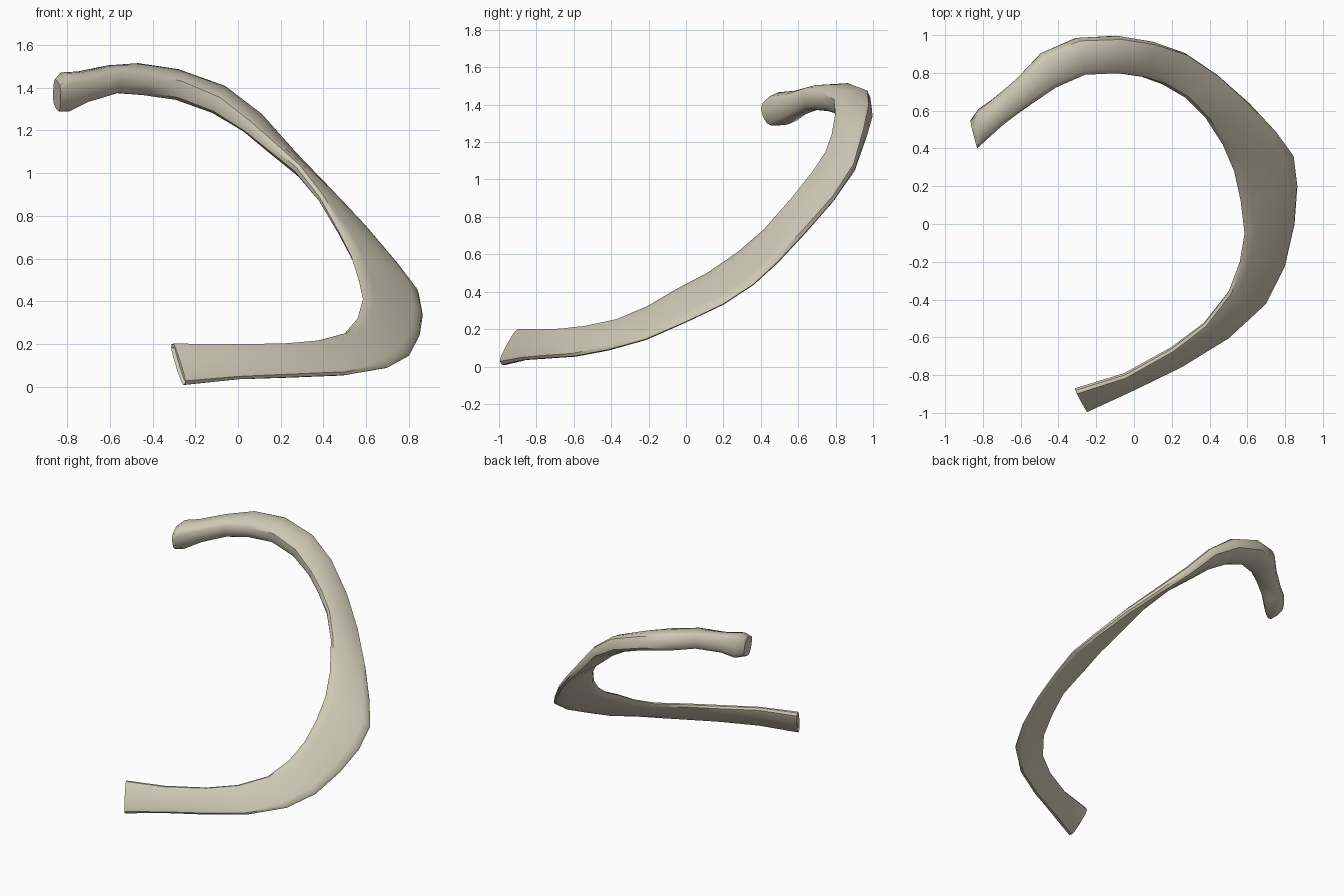
import bpy
import bmesh
from math import cos, sin, pi, radians
from mathutils import Vector

cube = bpy.data.objects.get("Cube")
if cube:
    bpy.data.objects.remove(cube, do_unlink=True)

SIDES = 12

# Stations along the bone: inner edge xyz, outer edge xyz, thickness
shaft = [
    (-.31, -.88, .20, -.25, -.985, .01, .06),
    (-.05, -.80, .20, 0, -.87, .035, .05),
    (.20, -.66, .20, .25, -.75, .045, .05),
    (.37, -.53, .215, .50, -.60, .055, .045),
    (.50, -.36, .25, .70, -.42, .09, .045),
    (.56, -.20, .32, .80, -.22, .145, .045),
    (.585, -.05, .41, .85, 0, .24, .045),
    (.565, .12, .50, .865, .20, .335, .045),
    (.53, .28, .61, .845, .36, .44, .045),
    (.47, .42, .73, .75, .49, .56, .05),
    (.38, .56, .89, .61, .64, .72, .055),
    (.27, .67, 1.03, .44, .79, .89, .06),
    (.15, .74, 1.13, .27, .905, 1.06, .075),
]
neck_and_head = [
    (.04, .78, 1.22, .10, .965, 1.25, .09),
    (-.10, .80, 1.32, -.08, .995, 1.37, .12),
    (-.27, .79, 1.39, -.30, .985, 1.44, .13),
    (-.42, .72, 1.42, -.49, .905, 1.46, .14),
    (-.55, .63, 1.43, -.62, .77, 1.45, .13),
    (-.69, .53, 1.39, -.76, .65, 1.42, .14),
    (-.79, .44, 1.36, -.83, .60, 1.40, .18),
    (-.83, .41, 1.34, -.865, .54, 1.39, .14),
]


def rounded(value, power):
    """Signed power, which flattens a circle towards a rounded box."""
    return abs(value) ** power * (1 if value >= 0 else -1)


def section(bm, inner, outer, thickness, tangent):
    """One ring of the bone, lying between its two edges."""
    centre = (inner + outer) / 2
    across = (outer - inner) / 2
    normal = across.cross(tangent).normalized() * thickness / 2
    ring = []
    for i in range(SIDES):
        a = 2 * pi * i / SIDES
        offset = across * rounded(cos(a), .6) + normal * rounded(sin(a), .7)
        ring.append(bm.verts.new(centre + offset))
    return ring


# Sweep the section along the stations
stations = shaft + neck_and_head
inners = [Vector(s[:3]) for s in stations]
outers = [Vector(s[3:6]) for s in stations]
centres = [(a + b) / 2 for a, b in zip(inners, outers)]
last = len(stations) - 1

bm = bmesh.new()
rings = []
for i, station in enumerate(stations):
    tangent = centres[min(i + 1, last)] - centres[max(i - 1, 0)]
    rings.append(section(bm, inners[i], outers[i], station[6], tangent))
for a, b in zip(rings, rings[1:]):
    for i in range(SIDES):
        j = (i + 1) % SIDES
        bm.faces.new((a[i], a[j], b[j], b[i]))

# Close the head, and hollow the front end slightly behind a thin rim
bm.faces.new(rings[-1])
front_cap = bm.faces.new(rings[0])
bmesh.ops.recalc_face_normals(bm, faces=bm.faces)
bmesh.ops.inset_region(bm, faces=[front_cap], thickness=.008, depth=-.015)

mesh = bpy.data.meshes.new("rib_bone")
bm.to_mesh(mesh)
bm.free()
rib = bpy.data.objects.new("rib_bone", mesh)
bpy.context.collection.objects.link(rib)

# Bone colour
bone = bpy.data.materials.new("pale bone")
bone.use_nodes = True
colour = (.62, .58, .46, 1)
bone.diffuse_color = colour
bone.node_tree.nodes["Principled BSDF"].inputs["Base Color"].default_value = colour
mesh.materials.append(bone)

bpy.context.view_layer.objects.active = rib
rib.select_set(True)
bpy.ops.object.shade_smooth_by_angle(angle=radians(40))
